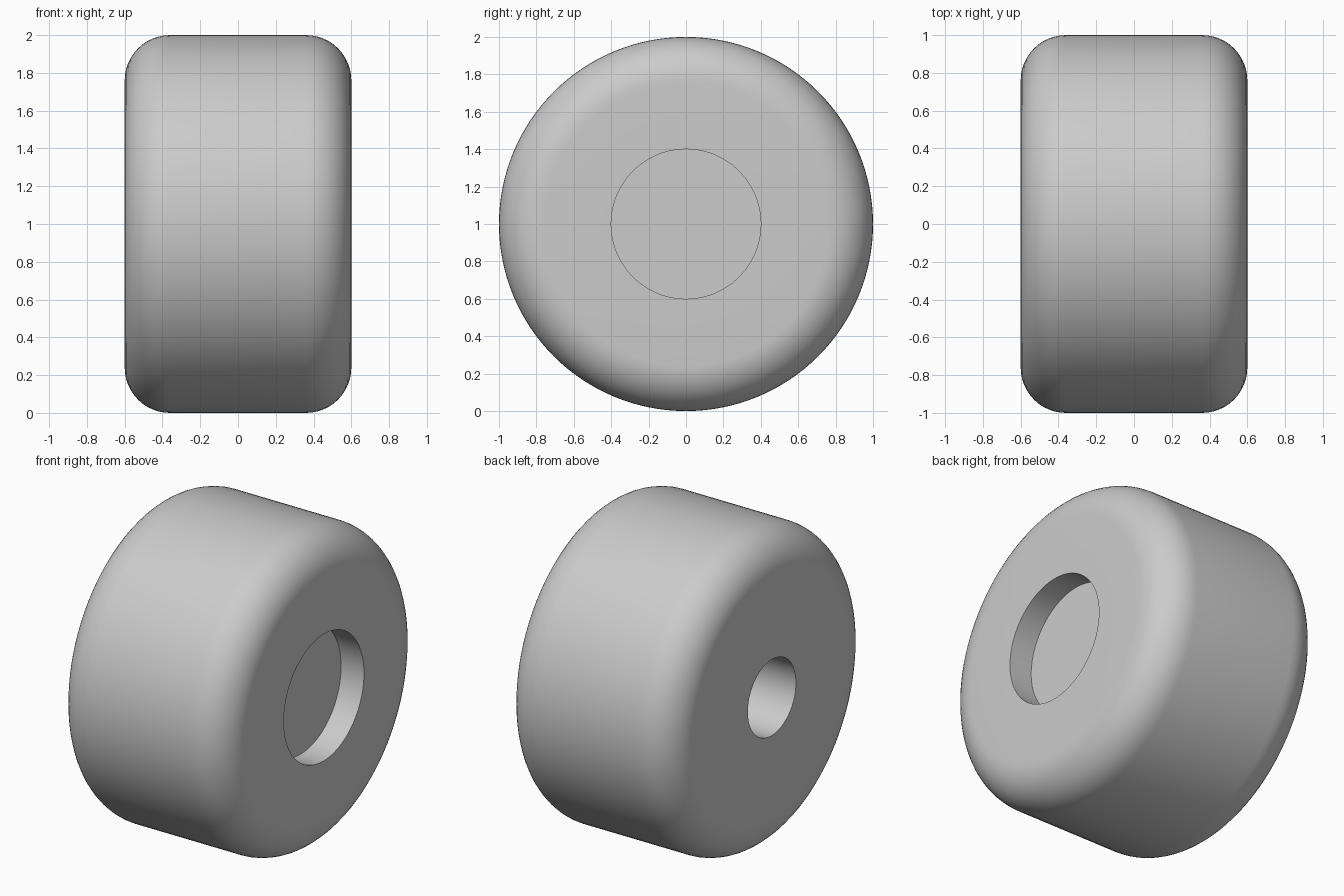
import bpy, bmesh
from math import sin, cos, pi, radians
from mathutils import Matrix, Vector

old = bpy.data.objects.get("Cube")
if old:
    bpy.data.objects.remove(old, do_unlink=True)

SEGMENTS = 128
HALF_WIDTH, RADIUS, ROUND = 0.6, 1.0, 0.24
RECESS_RADIUS, RECESS_DEPTH = 0.4, 0.16
BORE_RADIUS, BORE_DEPTH = 0.24, 0.7

grey = bpy.data.materials.new("light grey")
grey.use_nodes = True
colour = (0.6, 0.6, 0.6, 1)
grey.diffuse_color = colour
grey.node_tree.nodes["Principled BSDF"].inputs["Base Color"].default_value = colour


def shoulder(start, side):
    """Quarter-round shoulder of the tread, as (x, radius) points."""
    steps = 12
    points = []
    for i in range(steps + 1):
        a = start + pi / 2 * i / steps
        points.append((side * (HALF_WIDTH - ROUND) + ROUND * cos(a),
                       RADIUS - ROUND + ROUND * sin(a)))
    return points


# Half section from the recess floor, over the tread, to the blind axle bore
floor_x = HALF_WIDTH - RECESS_DEPTH
bore_x = -HALF_WIDTH + BORE_DEPTH
profile = [(floor_x, 0), (floor_x, RECESS_RADIUS), (HALF_WIDTH, RECESS_RADIUS)]
profile += shoulder(0, 1) + shoulder(pi / 2, -1)
profile += [(-HALF_WIDTH, BORE_RADIUS), (bore_x, BORE_RADIUS), (bore_x, 0)]

# Wheel: the section spun around the x axis
bm = bmesh.new()
verts = [bm.verts.new((x, 0, r)) for x, r in profile]
edges = [bm.edges.new(pair) for pair in zip(verts, verts[1:])]
bmesh.ops.spin(bm, geom=verts + edges, cent=(0, 0, 0), axis=(1, 0, 0),
               angle=2 * pi, steps=SEGMENTS, use_duplicate=False)
bmesh.ops.remove_doubles(bm, verts=bm.verts, dist=0.0001)
bmesh.ops.recalc_face_normals(bm, faces=bm.faces)
bmesh.ops.translate(bm, verts=bm.verts, vec=(0, 0, RADIUS))

mesh = bpy.data.meshes.new("wheel")
bm.to_mesh(mesh)
bm.free()
mesh.materials.append(grey)
wheel = bpy.data.objects.new("wheel", mesh)
bpy.context.collection.objects.link(wheel)

bpy.ops.object.select_all(action="DESELECT")
wheel.select_set(True)
bpy.context.view_layer.objects.active = wheel
bpy.ops.object.shade_smooth_by_angle(angle=radians(30))
